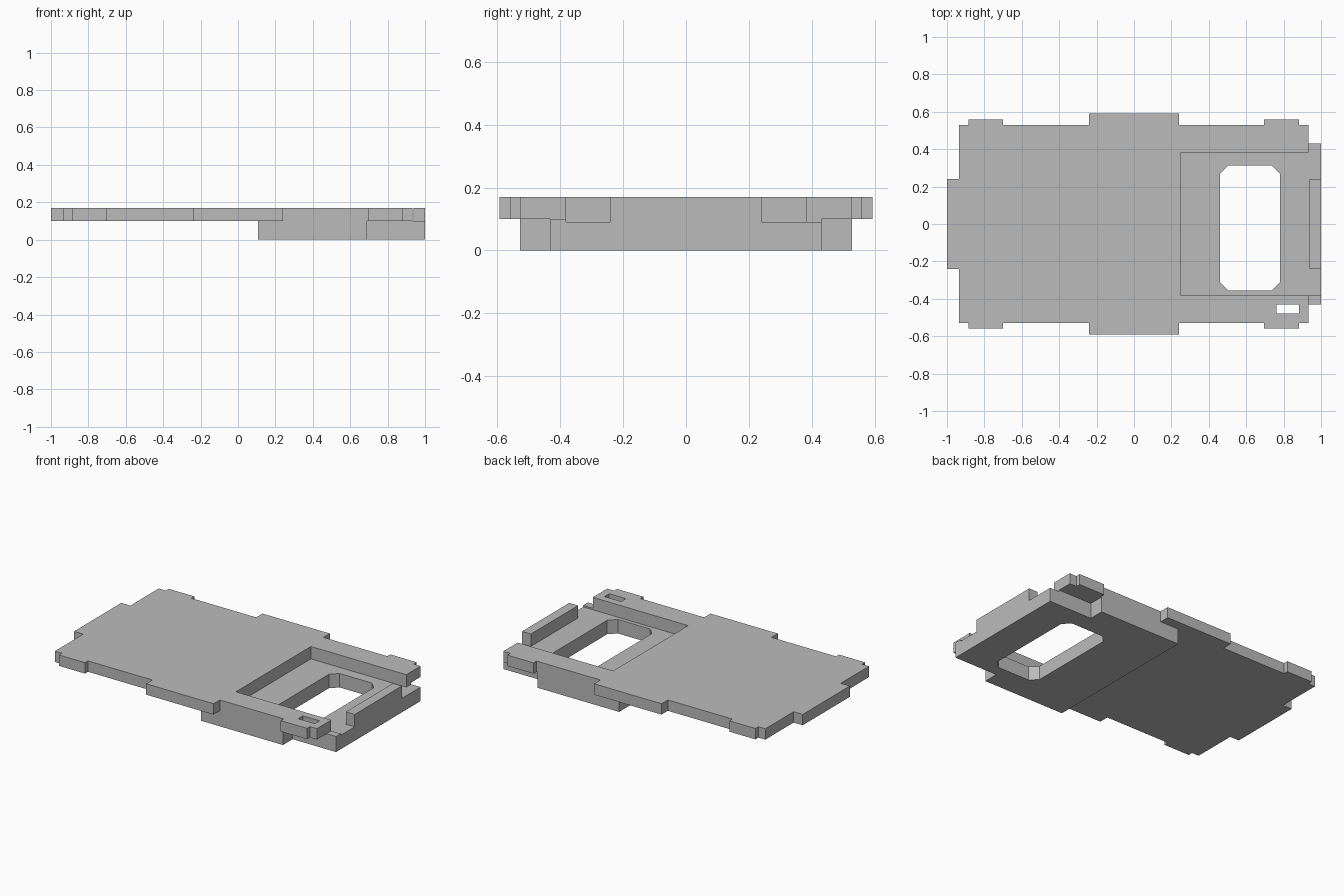
import bpy
import bmesh

cube = bpy.data.objects.get("Cube")
if cube:
    bpy.data.objects.remove(cube, do_unlink=True)

GREY = (0.5, 0.5, 0.5, 1.0)
grey = bpy.data.materials.new("plain_grey")
grey.use_nodes = True
grey.diffuse_color = GREY
grey.node_tree.nodes["Principled BSDF"].inputs["Base Color"].default_value = GREY

BOTTOM, FLOOR, SEAM, TOP = 0.0, 0.09, 0.10, 0.17
ABOVE, BELOW = 0.3, -0.1  # cutter overshoot


def prism(name, outline, z0, z1):
    """Extrude a flat outline from z0 to z1."""
    bm = bmesh.new()
    face = bm.faces.new([bm.verts.new((x, y, z0)) for x, y in outline])
    moved = bmesh.ops.extrude_face_region(bm, geom=[face])["geom"]
    bmesh.ops.translate(bm, vec=(0, 0, z1 - z0),
                        verts=[v for v in moved if isinstance(v, bmesh.types.BMVert)])
    bmesh.ops.recalc_face_normals(bm, faces=bm.faces)
    mesh = bpy.data.meshes.new(name)
    bm.to_mesh(mesh)
    bm.free()
    mesh.materials.append(grey)
    obj = bpy.data.objects.new(name, mesh)
    bpy.context.collection.objects.link(obj)
    return obj


def rect(x0, x1, y0, y1):
    return [(x0, y0), (x1, y0), (x1, y1), (x0, y1)]


def chamfered(x0, x1, y0, y1, c):
    return [(x0 + c, y0), (x1 - c, y0), (x1, y0 + c), (x1, y1 - c),
            (x1 - c, y1), (x0 + c, y1), (x0, y1 - c), (x0, y0 + c)]


def mirrored(half):
    """Close an outline by mirroring its front half to the back."""
    return half + [(x, -y) for x, y in reversed(half)]


def cut(obj, cutters):
    """Subtract every cutter from the object and bake the result."""
    for cutter in cutters:
        mod = obj.modifiers.new("cut", 'BOOLEAN')
        mod.operation = 'DIFFERENCE'
        mod.solver = 'EXACT'
        mod.object = cutter
    graph = bpy.context.evaluated_depsgraph_get()
    baked = bpy.data.meshes.new_from_object(obj.evaluated_get(graph))
    obj.modifiers.clear()
    obj.data = baked


# Upper plate with edge tabs
SIDE, CORNER, MIDDLE = 0.528, 0.558, 0.592
front_half = [(-1, -0.24), (-0.935, -0.24), (-0.935, -SIDE)]
for x0, x1, depth in ((-0.885, -0.70, CORNER), (-0.24, 0.24, MIDDLE), (0.695, 0.882, CORNER)):
    front_half += [(x0, -SIDE), (x0, -depth), (x1, -depth), (x1, -SIDE)]
front_half += [(0.932, -SIDE)]
upper_plate = prism("upper_plate", mirrored(front_half), SEAM, TOP)

# Lower block, narrower toward the end
block_half = [(0.107, -SIDE), (0.69, -SIDE), (0.69, -0.43), (1, -0.43)]
lower_block = prism("lower_block", mirrored(block_half), BOTTOM, SEAM)

# Raised tab at the open end of the pocket
prism("end_tab", rect(0.937, 1, -0.24, 0.24), FLOOR, TOP)

# Pocket, corner notch, window and slot
pocket = prism("pocket_cutter", rect(0.252, 1.1, -0.382, 0.382), FLOOR, ABOVE)
notch = prism("notch_cutter", rect(0.932, 1.1, 0.3, 0.5), FLOOR, ABOVE)
window = prism("window_cutter", chamfered(0.46, 0.78, -0.356, 0.313, 0.045), BELOW, ABOVE)
slot = prism("slot_cutter", rect(0.763, 0.882, -0.478, -0.43), BELOW, ABOVE)

cut(upper_plate, [pocket, slot])
cut(lower_block, [pocket, notch, window])
for helper in (pocket, notch, window, slot):
    bpy.data.objects.remove(helper, do_unlink=True)
